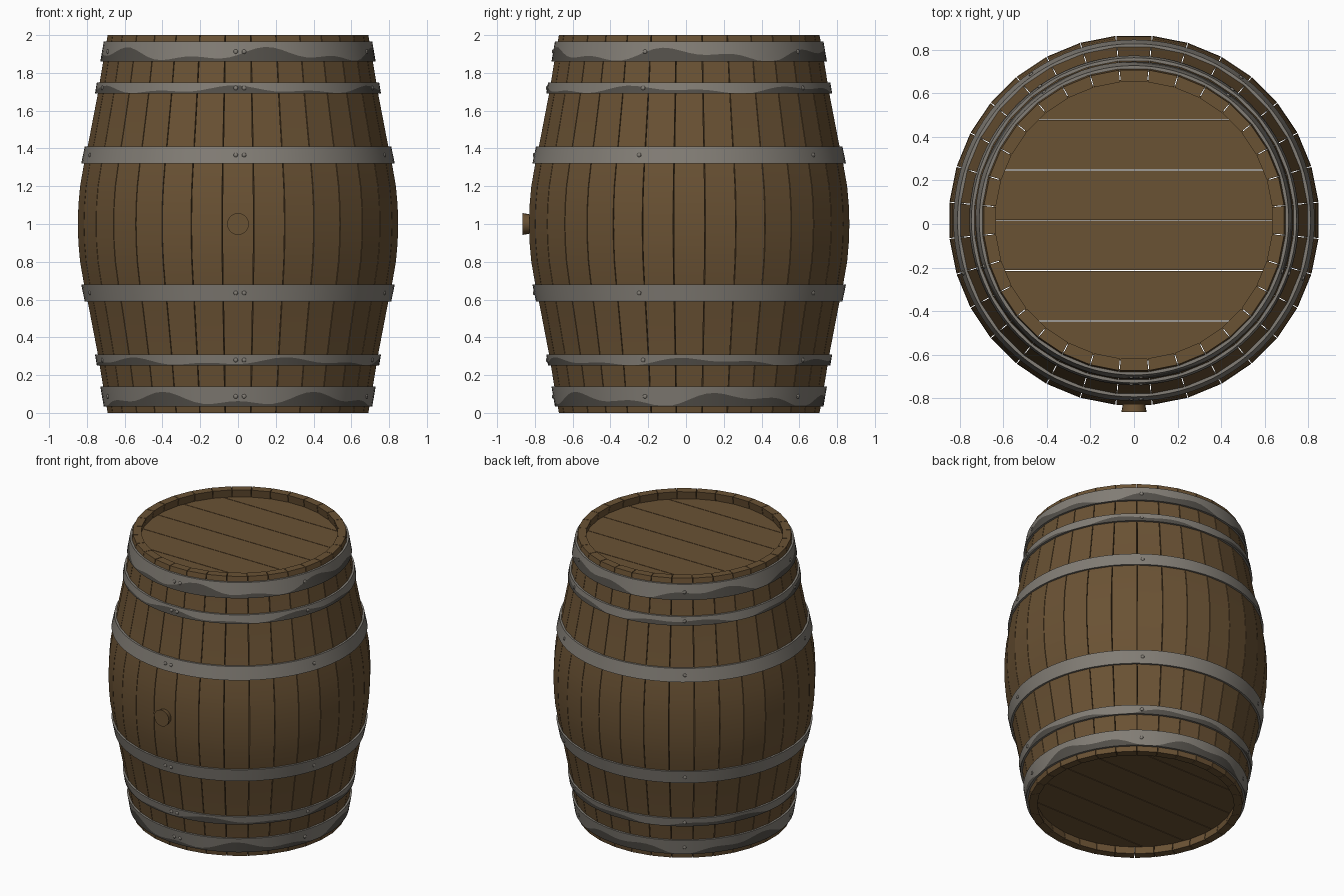
import bpy, bmesh
from math import sin, cos, pi, tau, radians, sqrt, asin
from mathutils import Vector, Matrix

if "Cube" in bpy.data.objects:
    bpy.data.objects.remove(bpy.data.objects["Cube"])

CENTRE_Y = 0.017
STAVES = 32
GAP = 0.004
# Barrel bulge: distance from mid height, radius
BULGE = [(0, .848), (.1, .845), (.2, .836), (.32, .815),
         (.45, .788), (.69, .742), (.86, .714), (1, .69)]


def radius(z):
    t = min(abs(z - 1), 1)
    for (t0, r0), (t1, r1) in zip(BULGE, BULGE[1:]):
        if t <= t1:
            return r0 + (r1 - r0) * (t - t0) / (t1 - t0)


def material(name, colour):
    m = bpy.data.materials.new(name)
    m.use_nodes = True
    m.diffuse_color = (*colour, 1)
    bsdf = m.node_tree.nodes["Principled BSDF"]
    bsdf.inputs["Base Color"].default_value = (*colour, 1)
    bsdf.inputs["Roughness"].default_value = 0.8
    return m


wood = material("oak brown", (.144, .084, .034))
metal = material("worn iron grey", (.225, .207, .18))
tarnish = material("dark tarnish", (.085, .078, .067))


def finish(bm, name, mats, smooth=True):
    bmesh.ops.recalc_face_normals(bm, faces=bm.faces)
    mesh = bpy.data.meshes.new(name)
    bm.to_mesh(mesh)
    bm.free()
    for m in mats:
        mesh.materials.append(m)
    ob = bpy.data.objects.new(name, mesh)
    ob.location.y = CENTRE_Y
    bpy.context.collection.objects.link(ob)
    if smooth:
        bpy.ops.object.select_all(action='DESELECT')
        ob.select_set(True)
        bpy.context.view_layer.objects.active = ob
        bpy.ops.object.shade_smooth_by_angle(angle=radians(35))
    return ob


# Staves: separate flat-faced boards with hairline gaps
heights = sorted({1 + s * t for t, _ in BULGE for s in (-1, 1)})
bm = bmesh.new()
half = pi / STAVES
for i in range(STAVES):
    turn = Matrix.Rotation(i * 2 * half, 3, 'Z')
    rows = []
    for z in heights:
        ro = radius(z)
        ri = ro - 0.055
        wo = ro * sin(half) / cos(half) - GAP / 2
        wi = ri * sin(half) / cos(half) - GAP / 2
        rows.append([bm.verts.new(turn @ Vector(p)) for p in
                     ((ro, -wo, z), (ro, wo, z), (ri, wi, z), (ri, -wi, z))])
    for a, b in zip(rows, rows[1:]):
        for k in range(4):
            n = (k + 1) % 4
            bm.faces.new((a[k], a[n], b[n], b[k]))
    bm.faces.new(rows[0])
    bm.faces.new(rows[-1])
finish(bm, "staves", [wood])


# Heads: planked discs set inside both rims
def head(name, z0, z1):
    bm = bmesh.new()
    r, width, steps = 0.648, 0.231, 12
    for k in range(-3, 3):
        lo = max(k * width + GAP / 2, -r)
        hi = min((k + 1) * width - GAP / 2, r)
        a0, a1 = asin(lo / r), asin(hi / r)
        arc = [a0 + (a1 - a0) * i / steps for i in range(steps + 1)]
        right = [(r * cos(a), r * sin(a)) for a in arc]
        left = [(-x, y) for x, y in reversed(right)]
        outline = right + left
        face = bm.faces.new([bm.verts.new((x, y, z0)) for x, y in outline])
        ext = bmesh.ops.extrude_face_region(bm, geom=[face], use_keep_orig=True)
        up = [v for v in ext["geom"] if isinstance(v, bmesh.types.BMVert)]
        bmesh.ops.translate(bm, verts=up, vec=(0, 0, z1 - z0))
    bmesh.ops.remove_doubles(bm, verts=bm.verts, dist=0.0001)
    finish(bm, name, [wood], smooth=False)


head("top_head", 1.90, 1.945)
head("bottom_head", 0.055, 0.10)


# Hoops: the end ones carry a wavy tarnished lower strip
def hoop(name, z0, z1, stained, phase):
    bm = bmesh.new()
    seg = 96
    rings = []
    for i in range(seg):
        a = tau * i / seg
        f = 0.5
        if stained:
            f = 0.34 + 0.24 * sin(5 * a + phase) + 0.16 * sin(11 * a + 2 * phase)
            f = min(max(f, 0.03), 0.8)
        zm = z0 + (z1 - z0) * f
        ra, rb = radius(z0), radius(z1)
        rm = ra + (rb - ra) * f
        section = ((ra - .01, z0), (ra + .015, z0), (rm + .015, zm),
                   (rb + .015, z1), (rb - .01, z1))
        rings.append([bm.verts.new((r * cos(a), r * sin(a), z)) for r, z in section])
    for i in range(seg):
        a, b = rings[i], rings[(i + 1) % seg]
        for k in range(5):
            n = (k + 1) % 5
            face = bm.faces.new((a[k], b[k], b[n], a[n]))
            face.material_index = int(stained and k == 1)
    finish(bm, name, [metal, tarnish])


# Rivets: five round each hoop, doubled at the front
def rivets(name, z):
    bm = bmesh.new()
    r = radius(z) + 0.015
    front = -pi / 2
    angles = [front + tau * k / 5 - 0.012 / r for k in range(5)]
    angles.append(front + 0.032 / r)
    for a in angles:
        place = (Matrix.Translation((r * cos(a), r * sin(a), z))
                 @ Matrix.Rotation(a, 4, 'Z') @ Matrix.Diagonal((.6, 1, 1, 1)))
        bmesh.ops.create_uvsphere(bm, u_segments=10, v_segments=6,
                                  radius=0.012, matrix=place)
    finish(bm, name, [metal])


HOOPS = [("end", .035, .14, True), ("quarter", .25, .31, True),
         ("belly", .59, .68, False)]
for i, (label, z0, z1, stained) in enumerate(HOOPS):
    for side, a, b in (("lower", z0, z1), ("upper", 2 - z1, 2 - z0)):
        phase = i * 1.3 + (2 if side == "upper" else 0)
        hoop(f"{side}_{label}_hoop", a, b, stained, phase)
        rivets(f"{side}_{label}_rivets", (a + b) / 2)

# Bung: tapered plug on the front, wider at its outer end
bm = bmesh.new()
bmesh.ops.create_cone(bm, cap_ends=True, segments=20, radius1=0.045, radius2=0.058,
                      depth=0.07, matrix=Matrix.Translation((0, -0.847, 1))
                      @ Matrix.Rotation(pi / 2, 4, 'X'))
finish(bm, "bung", [wood])
